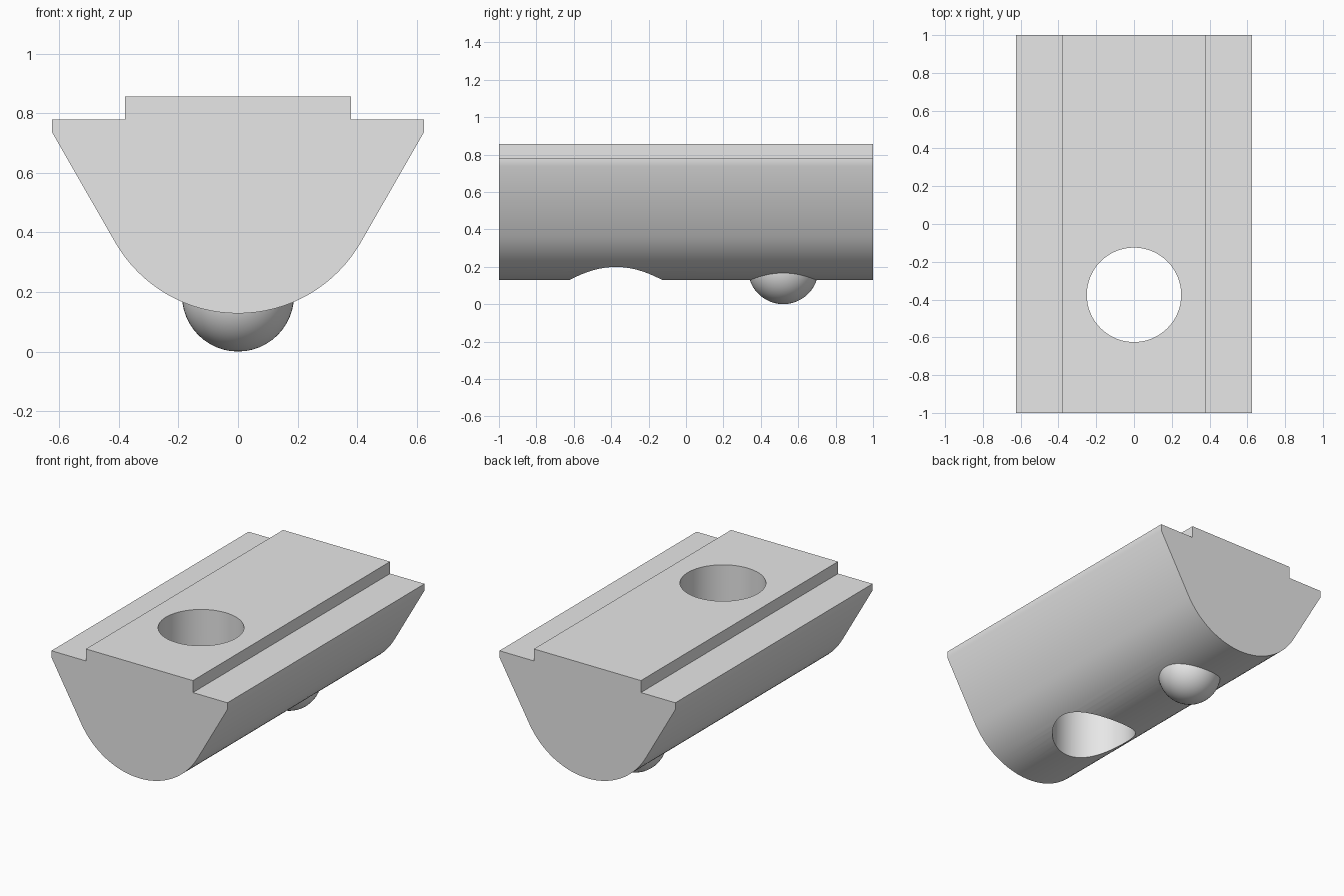
import bpy, bmesh
from math import sin, cos, pi, radians

cube = bpy.data.objects.get("Cube")
if cube:
    bpy.data.objects.remove(cube, do_unlink=True)

grey = bpy.data.materials.new("light_grey_metal")
grey.use_nodes = True
grey.diffuse_color = (0.8, 0.8, 0.8, 1)
grey.node_tree.nodes["Principled BSDF"].inputs["Base Color"].default_value = (0.8, 0.8, 0.8, 1)


def finish(obj, name):
    """Name the active object, colour it and smooth its curved faces."""
    obj.name = obj.data.name = name
    obj.data.materials.append(grey)
    bpy.ops.object.select_all(action='DESELECT')
    obj.select_set(True)
    bpy.context.view_layer.objects.active = obj
    bpy.ops.object.shade_smooth_by_angle(angle=radians(30))


# Nut body: rounded underside, sloping flanks and a raised top rib
RADIUS, CENTRE_Z, STEPS = 0.476, 0.604, 32
half = [(0.625, 0.737), (0.625, 0.78), (0.38, 0.78), (0.38, 0.857)]
arc = []
for i in range(STEPS + 1):
    a = radians(210) + radians(120) * i / STEPS
    arc.append((RADIUS * cos(a), CENTRE_Z + RADIUS * sin(a)))
outline = arc + half + [(-x, z) for x, z in reversed(half)]

bm = bmesh.new()
end = bm.faces.new([bm.verts.new((x, -1, z)) for x, z in outline])
side = bmesh.ops.extrude_face_region(bm, geom=[end])
bmesh.ops.translate(bm, vec=(0, 2, 0),
                    verts=[v for v in side["geom"] if isinstance(v, bmesh.types.BMVert)])
bmesh.ops.recalc_face_normals(bm, faces=bm.faces)
mesh = bpy.data.meshes.new("nut_body")
bm.to_mesh(mesh)
bm.free()
body = bpy.data.objects.new("nut_body", mesh)
bpy.context.collection.objects.link(body)

# Bolt hole straight through the body
bpy.ops.mesh.primitive_cylinder_add(vertices=64, radius=0.25, depth=2,
                                    location=(0, -0.375, 0.5))
cutter = bpy.context.object
cutter.name = "hole_cutter"
cutter.data.materials.append(grey)
cut = body.modifiers.new("bolt_hole", 'BOOLEAN')
cut.operation = 'DIFFERENCE'
cut.solver = 'EXACT'
cut.object = cutter
bpy.context.view_layer.objects.active = body
body.select_set(True)
bpy.ops.object.modifier_apply(modifier=cut.name)
bpy.data.objects.remove(cutter, do_unlink=True)
finish(body, "nut_body")

# Spring ball peeking out of the underside
bpy.ops.mesh.primitive_uv_sphere_add(segments=48, ring_count=24, radius=0.1885,
                                     location=(0, 0.52, 0.1885))
finish(bpy.context.object, "spring_ball")
